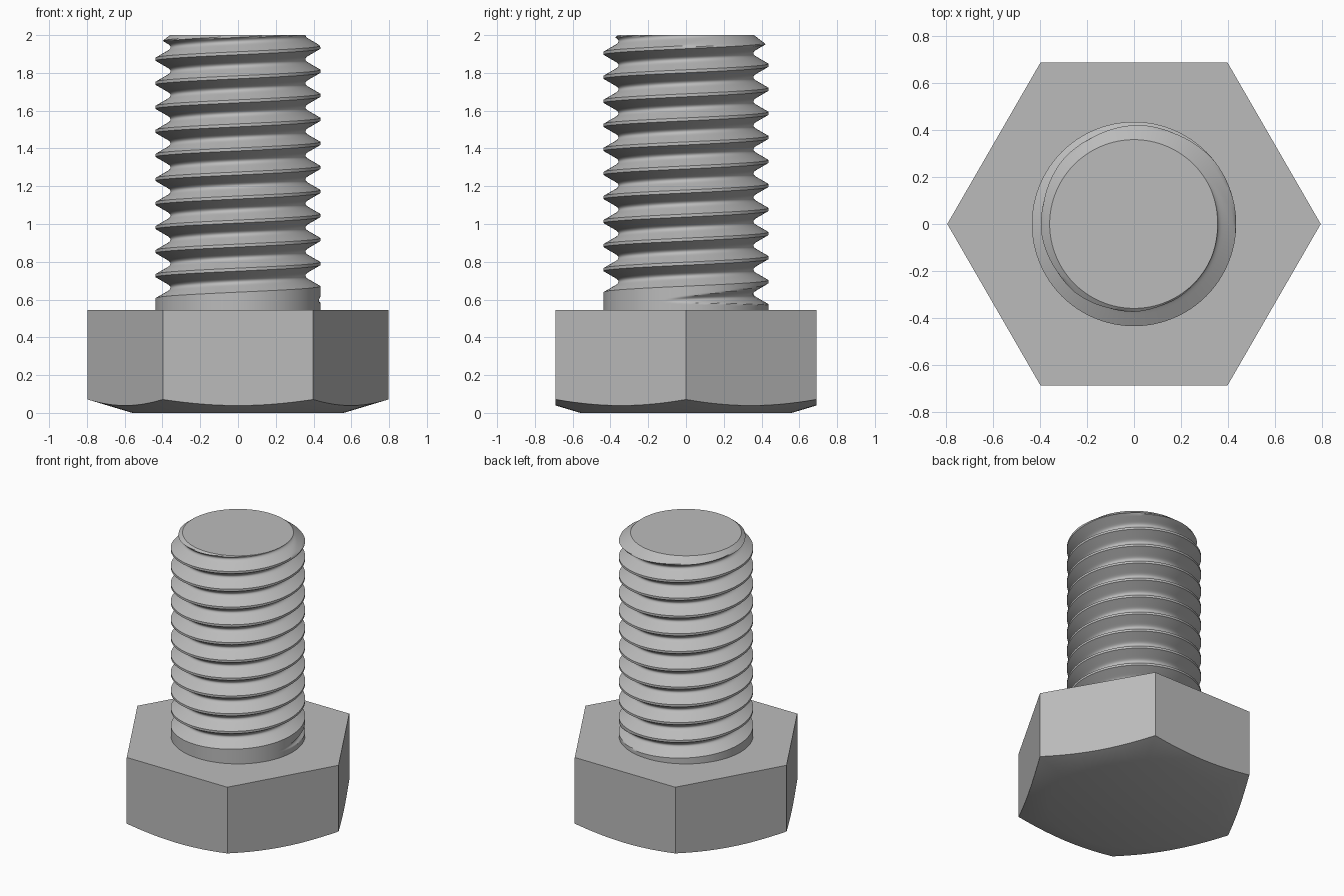
import bpy, bmesh, math

cube = bpy.data.objects.get("Cube")
if cube:
    bpy.data.objects.remove(cube, do_unlink=True)

TAU = 2 * math.pi
HEAD_TOP, TOP = 0.545, 2.0
PITCH, MAJOR, DEPTH = 0.1273, 0.436, 0.079
CREST_Z = 0.663          # height of a crest on the +x side

steel = bpy.data.materials.new("steel_grey")
steel.use_nodes = True
GREY = (0.5, 0.5, 0.5, 1)
steel.diffuse_color = GREY
steel.node_tree.nodes["Principled BSDF"].inputs["Base Color"].default_value = GREY


def finish(bm, name):
    """Clean the mesh, turn it into an object and smooth it."""
    bmesh.ops.remove_doubles(bm, verts=bm.verts, dist=1e-5)
    bmesh.ops.holes_fill(bm, edges=[e for e in bm.edges if e.is_boundary])
    bmesh.ops.recalc_face_normals(bm, faces=bm.faces)
    mesh = bpy.data.meshes.new(name)
    bm.to_mesh(mesh)
    bm.free()
    mesh.materials.append(steel)
    obj = bpy.data.objects.new(name, mesh)
    bpy.context.collection.objects.link(obj)
    bpy.ops.object.select_all(action='DESELECT')
    obj.select_set(True)
    bpy.context.view_layer.objects.active = obj
    bpy.ops.object.shade_smooth_by_angle(angle=math.radians(30))


def grid_surface(columns):
    """Join neighbouring columns of points with quads."""
    bm = bmesh.new()
    cols = [[bm.verts.new(p) for p in col] for col in columns]
    for a, b in zip(cols, cols[1:]):
        for i in range(len(a) - 1):
            bm.faces.new((a[i], b[i], b[i + 1], a[i + 1]))
    return bm


def polar(r, angle, z):
    return (r * math.cos(angle), r * math.sin(angle), z)


# Hexagonal head with a conical chamfer below
APOTHEM, DISC, SLOPE, STEPS = 0.69, 0.56, 0.3, 96
head = []
for i in range(STEPS + 1):
    a = TAU * i / STEPS
    r = APOTHEM / math.cos(a % (TAU / 6) - TAU / 12)
    head.append([polar(DISC, a, 0), polar(r, a, SLOPE * (r - DISC)),
                 polar(r, a, HEAD_TOP)])
finish(grid_surface(head), "hex_head")


# Threaded shank: flat crest, straight flanks, rounded root
CREST, ROOT = 0.0625, 0.34


def groove_depth(p):
    slope = math.sqrt(3) * PITCH
    if p <= CREST:
        return 0
    if p <= ROOT:
        return slope * (p - CREST)
    span = 0.5 - ROOT
    t = (p - ROOT) / span
    return slope * (ROOT - CREST + span * (t - t * t / 2))


def thread_radius(angle, z):
    u = (z - CREST_Z) / PITCH - angle / TAU
    depth = groove_depth(abs(u - round(u)))
    # The groove sinks in gradually over its first quarter turn
    turn = angle / TAU + math.floor(u) + 1
    sink = min(1, max(0, (turn + 0.036) / 0.27))
    depth = max(0, depth - (1 - sink) * DEPTH)
    # Chamfered end
    return min(MAJOR - depth, 0.36 + 1.3 * (TOP - z))


half = [0, CREST, 0.12, 0.18, 0.24, 0.29, ROOT, 0.38, 0.42, 0.46]
phases = half + [0.5] + [1 - p for p in half[:0:-1]]
shank = []
for i in range(STEPS + 1):
    a = TAU * i / STEPS
    column = []
    for turn in range(-4, 13):
        for p in phases:
            z = CREST_Z + PITCH * (turn + p + a / TAU)
            z = min(TOP, max(HEAD_TOP - 0.04, z))
            column.append(polar(thread_radius(a % TAU, z), a, z))
    shank.append(column)
finish(grid_surface(shank), "threaded_shank")
